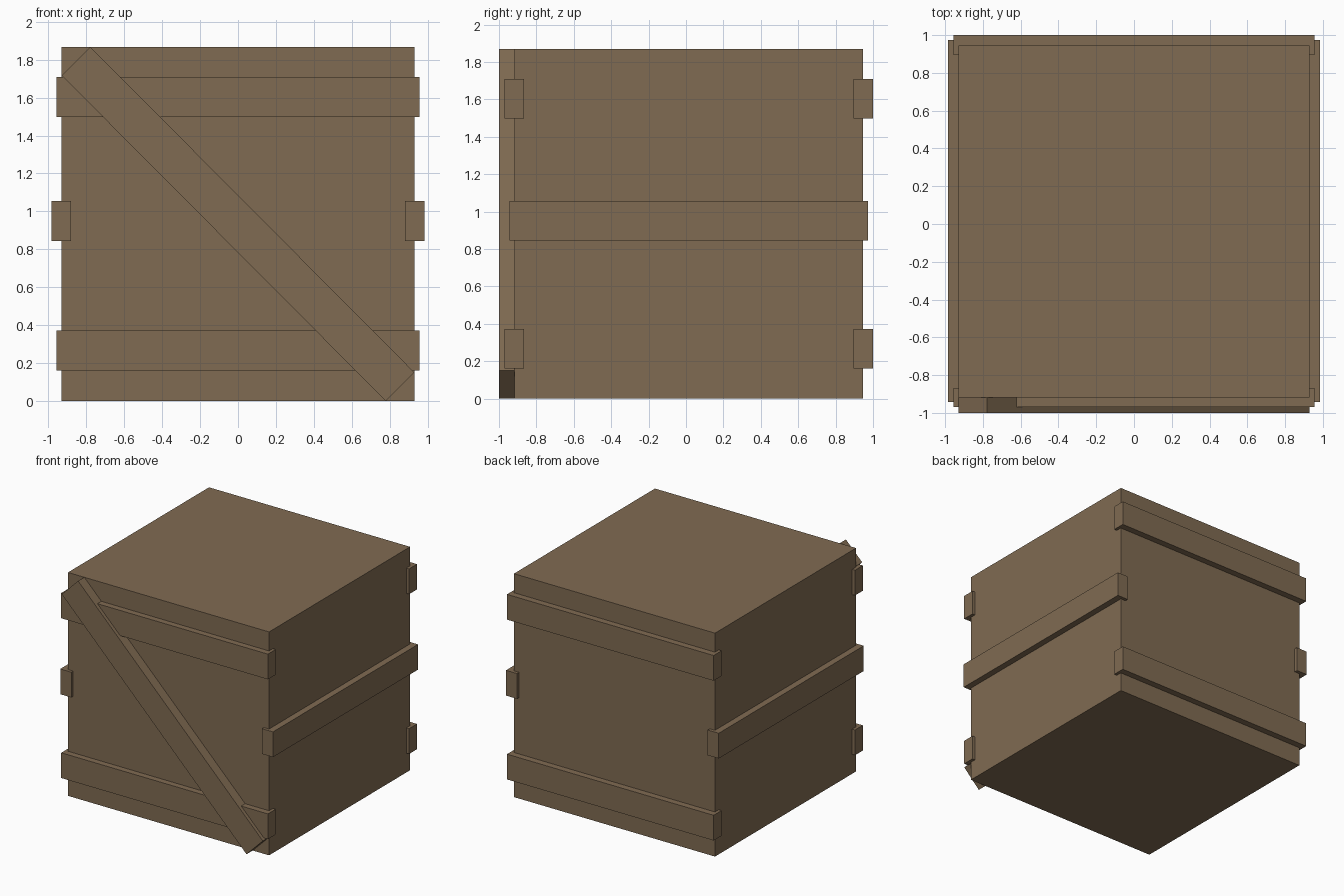
import bpy, bmesh

if "Cube" in bpy.data.objects:
    bpy.data.objects.remove(bpy.data.objects["Cube"])

wood = bpy.data.materials.new("brown_wood")
wood.diffuse_color = (0.216, 0.147, 0.085, 1)
wood.use_nodes = True
wood.node_tree.nodes["Principled BSDF"].inputs["Base Color"].default_value = wood.diffuse_color


def prism(name, outline, y0, y1):
    """Extrude an (x, z) outline from y0 to y1."""
    bm = bmesh.new()
    front = [bm.verts.new((x, y0, z)) for x, z in outline]
    back = [bm.verts.new((x, y1, z)) for x, z in outline]
    bm.faces.new(front)
    bm.faces.new(back[::-1])
    n = len(outline)
    for i in range(n):
        j = (i + 1) % n
        bm.faces.new((front[j], front[i], back[i], back[j]))
    bmesh.ops.recalc_face_normals(bm, faces=bm.faces)
    mesh = bpy.data.meshes.new(name)
    bm.to_mesh(mesh)
    bm.free()
    mesh.materials.append(wood)
    obj = bpy.data.objects.new(name, mesh)
    bpy.context.collection.objects.link(obj)
    return obj


def box(name, x0, x1, y0, y1, z0, z1):
    return prism(name, [(x0, z0), (x1, z0), (x1, z1), (x0, z1)], y0, y1)


# Crate body
W, H = 0.93, 1.868
box("crate_body", -W, W, -0.918, 0.945, 0, H)

# Horizontal battens on front and back
for level, z0, z1 in (("lower", 0.162, 0.373), ("upper", 1.498, 1.709)):
    box("front_batten_" + level, -0.956, 0.956, -0.97, -0.867, z0, z1)
    box("back_batten_" + level, -0.956, 0.956, 0.895, 1.0, z0, z1)

# Middle battens on the two sides
box("side_batten_right", 0.882, 0.984, -0.943, 0.973, 0.845, 1.056)
box("side_batten_left", -0.984, -0.882, -0.943, 0.973, 0.845, 1.056)

# Diagonal brace across the front
c = 0.151
prism("diagonal_brace",
      [(-W, H - c), (W - c, 0), (W, c), (-W + c, H)], -1.0, -0.897)
